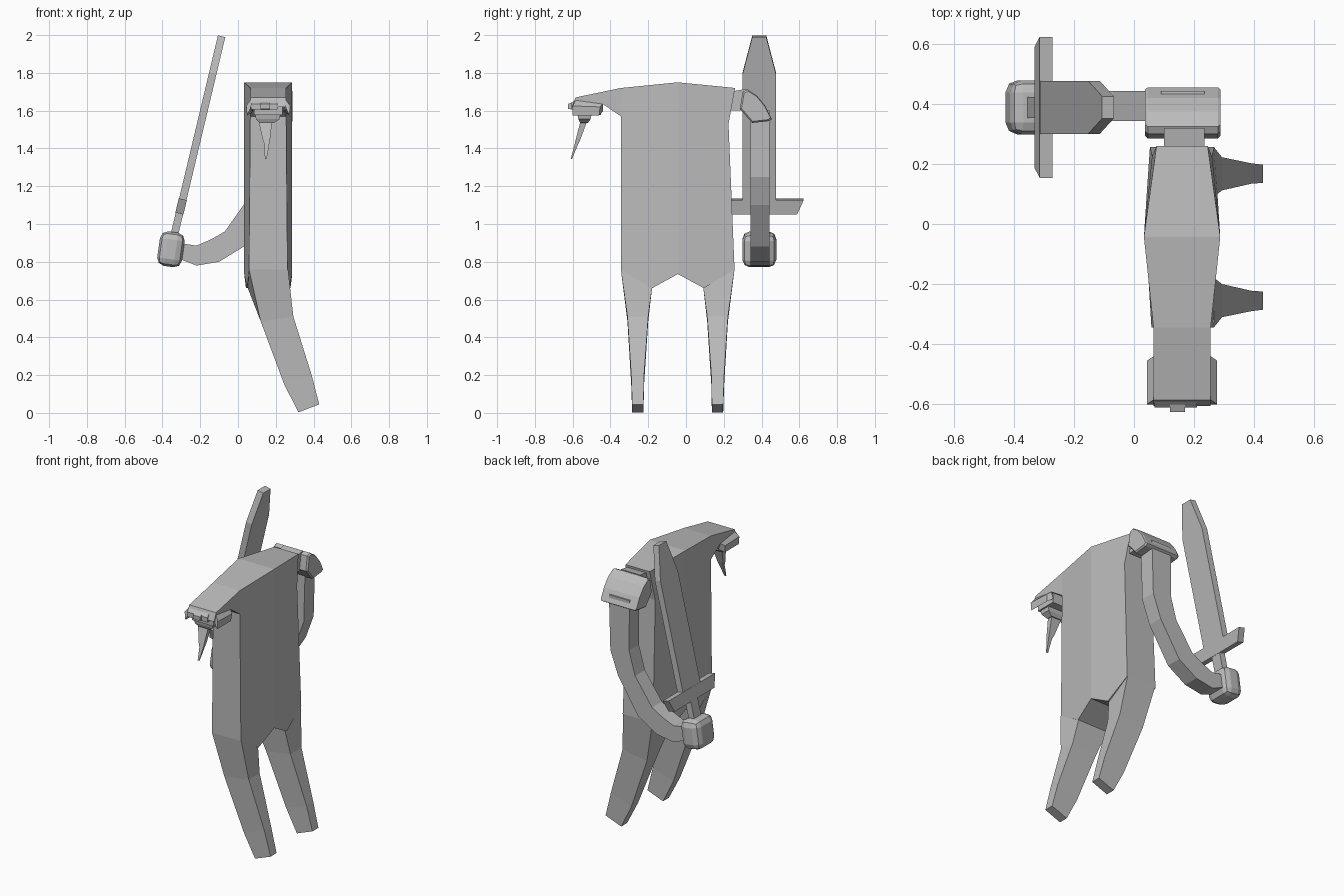
import bpy, bmesh, math
from mathutils import Vector

grey = bpy.data.materials.new("stone grey")
grey.diffuse_color = (0.5, 0.5, 0.5, 1)


def loft(name, sections):
    """Skin matching closed loops of points and cap both ends."""
    bm = bmesh.new()
    rings = [[bm.verts.new(p) for p in s] for s in sections]
    n = len(rings[0])
    for a, b in zip(rings, rings[1:]):
        for i in range(n):
            j = (i + 1) % n
            bm.faces.new((a[i], a[j], b[j], b[i]))
    bm.faces.new(rings[0])
    bm.faces.new(rings[-1])
    bmesh.ops.recalc_face_normals(bm, faces=bm.faces)
    me = bpy.data.meshes.new(name)
    bm.to_mesh(me)
    bm.free()
    me.materials.append(grey)
    ob = bpy.data.objects.new(name, me)
    bpy.context.collection.objects.link(ob)
    return ob


def slab(name, profile, x0, x1):
    """Extrude a (y, z) profile from x0 to x1."""
    return loft(name, [[(x, y, z) for y, z in profile] for x in (x0, x1)])


def rect(x0, x1, y0, y1, z):
    return [(x0, y0, z), (x1, y0, z), (x1, y1, z), (x0, y1, z)]


# Torso: two tapering halves that meet at the widest middle line
CX, MID = 0.16, -0.043


def ring(y_half):
    return [(CX + s * h, y, z) for y, z, h in y_half for s in (1,)], \
           [(CX - s * h, y, z) for y, z, h in y_half for s in (1,)]


front = [(MID, 0.735, 0.127), (-0.18, 0.66, 0.112), (-0.345, 0.76, 0.102),
         (-0.345, 1.57, 0.095), (-0.345, 1.72, 0.095), (MID, 1.75, 0.127)]
back = [(MID, 0.735, 0.127), (0.095, 0.66, 0.118), (0.257, 0.76, 0.107),
        (0.225, 1.53, 0.100), (0.26, 1.72, 0.085), (MID, 1.75, 0.127)]
loft("torso_front", ring(front))
loft("torso_back", ring(back))

# Legs: flat tapering limbs sweeping sideways, mirrored front to back
#       left (x, z)    right (x, z)   outer y  inner y
leg = [((0.12, 0.485), (0.293, 0.51), -0.31, -0.20),
       ((0.245, 0.15), (0.39, 0.20), -0.29, -0.222),
       ((0.32, 0.003), (0.43, 0.045), -0.285, -0.225)]
for name, side in (("front_leg", 1), ("back_leg", -1)):
    def my(y):
        return y if side == 1 else 2 * MID - y - 0.002
    secs = [[(0.058, my(-0.345), 0.76), (0.265, my(-0.345), 0.76),
             (0.268, my(-0.18), 0.66), (0.052, my(-0.18), 0.66)]]
    for (xl, zl), (xr, zr), yo, yi in leg:
        secs.append([(xl, my(yo), zl), (xr, my(yo), zr),
                     (xr, my(yi), zr), (xl, my(yi), zl)])
    loft(name, secs)

# Head: overhanging hood, brow, cheek plates
slab("hood", [(-0.345, 1.72), (-0.585, 1.67), (-0.605, 1.62),
              (-0.44, 1.635), (-0.345, 1.57)], 0.065, 0.255)
slab("brow", [(-0.58, 1.665), (-0.61, 1.635), (-0.61, 1.605), (-0.45, 1.605),
              (-0.45, 1.63)], 0.068, 0.21)
slab("brow_ridge", [(-0.60, 1.645), (-0.625, 1.635), (-0.625, 1.61),
                    (-0.60, 1.605)], 0.12, 0.17)
slab("face", [(-0.585, 1.65), (-0.585, 1.578), (-0.45, 1.578),
              (-0.44, 1.635)], 0.085, 0.235)
for name, s in (("left_cheek", -1), ("right_cheek", 1)):
    loft(name, [
        [(CX + s * 0.095, -0.585, 1.655), (CX + s * 0.095, -0.60, 1.61),
         (CX + s * 0.08, -0.44, 1.595), (CX + s * 0.095, -0.44, 1.635)],
        [(CX + s * 0.117, -0.60, 1.625), (CX + s * 0.112, -0.60, 1.575),
         (CX + s * 0.112, -0.46, 1.575), (CX + s * 0.117, -0.455, 1.62)]])

# Beard: a small cup and a thin pointed spike
loft("beard_cup", [rect(0.09, 0.225, -0.575, -0.50, 1.58),
                   rect(0.095, 0.22, -0.57, -0.505, 1.555),
                   rect(0.115, 0.19, -0.56, -0.52, 1.535)])
loft("beard_spike", [rect(0.11, 0.18, -0.56, -0.525, 1.54),
                     rect(0.13, 0.17, -0.583, -0.558, 1.45),
                     rect(0.14, 0.165, -0.59, -0.572, 1.42),
                     rect(0.142, 0.152, -0.61, -0.603, 1.345)])

# Shoulder: neck link and rounded pad
slab("shoulder_link", [(0.22, 1.60), (0.23, 1.70), (0.32, 1.715),
                       (0.31, 1.60)], 0.10, 0.235)
pad = [(0.285, 1.61), (0.30, 1.70), (0.325, 1.712), (0.375, 1.68),
       (0.42, 1.625), (0.455, 1.555), (0.44, 1.545), (0.35, 1.535)]
py, pz = 0.375, 1.62
small = [(py + (y - py) * 0.9, pz + (z - pz) * 0.9) for y, z in pad]
loft("shoulder_pad", [[(x, y, z) for y, z in p] for x, p in
                      ((0.037, small), (0.046, pad), (0.279, pad), (0.288, small))])

# Arm: hangs down then curves across to the hand
inner = [(0.09, 1.60), (0.093, 1.28), (0.05, 1.13), (-0.07, 0.96),
         (-0.14, 0.92), (-0.22, 0.885), (-0.31, 0.90)]
outer = [(0.235, 1.60), (0.225, 1.25), (0.17, 1.10), (0.03, 0.88),
         (-0.10, 0.80), (-0.22, 0.78), (-0.31, 0.815)]
loft("arm", [[(a[0], 0.342, a[1]), (a[0], 0.442, a[1]),
              (b[0], 0.442, b[1]), (b[0], 0.342, b[1])]
             for a, b in zip(inner, outer)])

# Fist: bevelled block
TILT = math.atan2(0.25, 1.05)
fist = loft("fist", [rect(-0.066, 0.066, -0.09, 0.09, z) for z in (-0.092, 0.092)])
fist.location = (-0.355, 0.388, 0.866)
fist.rotation_euler = (0, math.radians(8), 0)
mod = fist.modifiers.new("bevel", 'BEVEL')
mod.width, mod.segments = 0.04, 2

# Sword: parts share a leaning axis; s is the distance along it
AXIS = Vector((math.sin(TILT), 0, math.cos(TILT)))
ACROSS = Vector((math.cos(TILT), 0, -math.sin(TILT)))
ORIGIN = Vector((-0.352, 0.388, 0.88))


def sword_part(name, outline, half):
    """Flat outline of (across y, along s) points, thickened both ways."""
    return loft(name, [[ORIGIN + AXIS * s + Vector((0, y, 0)) + ACROSS * d
                        for y, s in outline] for d in (-half, half)])


def sym(points):
    return points + [(-y, s) for y, s in reversed(points)]


sword_part("blade", sym([(0.088, 0.24), (0.088, 0.945), (0.037, 1.145)]), 0.02)
sword_part("grip", sym([(0.035, 0.0), (0.035, 0.20)]), 0.02)
sword_part("guard", sym([(0.20, 0.18), (0.235, 0.258)]), 0.022)
